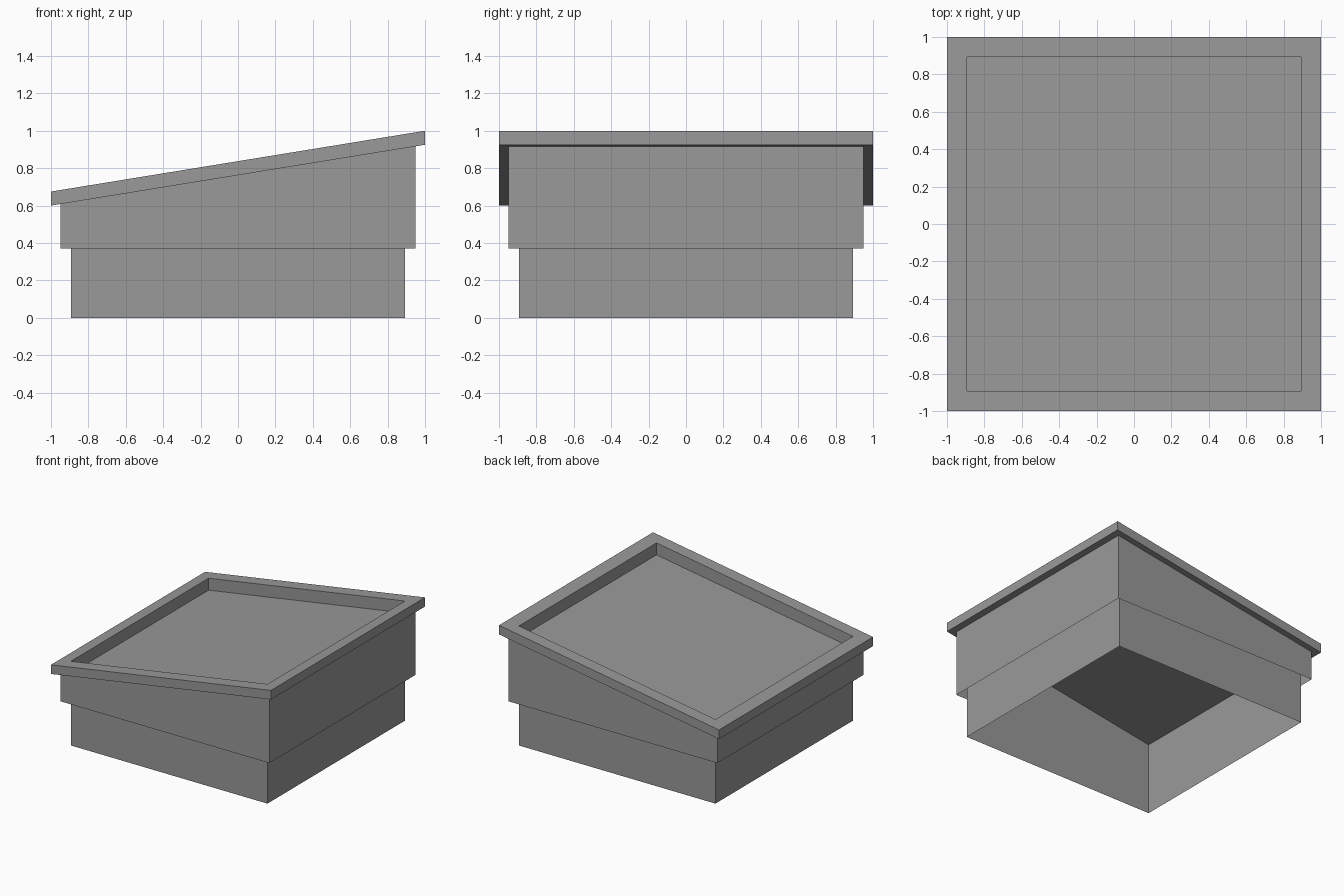
import bpy, bmesh

cube = bpy.data.objects.get("Cube")
if cube:
    bpy.data.objects.remove(cube, do_unlink=True)

PITCH = 0.1625      # roof slope, rising towards +x
TOP = 0.8375        # frame top height at the centre
UNDER = 0.7625      # frame underside height at the centre
PANE = 0.739        # pane height at the centre
INNER, SKIRT, OUTER = 0.893, 0.95, 1.0

grey = bpy.data.materials.new("plain grey")
grey.use_nodes = True
colour = (0.32, 0.32, 0.32, 1)
grey.diffuse_color = colour
grey.node_tree.nodes["Principled BSDF"].inputs["Base Color"].default_value = colour


def square_shell(name, rings, closed=False, fill=False):
    """Bridge square rings given as (half width, centre height, pitch)."""
    bm = bmesh.new()
    loops = []
    for half, height, pitch in rings:
        corners = [(-half, -half), (half, -half), (half, half), (-half, half)]
        loops.append([bm.verts.new((x, y, height + pitch * x)) for x, y in corners])
    pairs = list(zip(loops, loops[1:]))
    if closed:
        pairs.append((loops[-1], loops[0]))
    for low, high in pairs:
        for i in range(4):
            j = (i + 1) % 4
            bm.faces.new((low[i], low[j], high[j], high[i]))
    if fill:
        bm.faces.new(loops[0])
    mesh = bpy.data.meshes.new(name)
    bm.to_mesh(mesh)
    bm.free()
    mesh.materials.append(grey)
    obj = bpy.data.objects.new(name, mesh)
    bpy.context.collection.objects.link(obj)
    return obj


# Inner kerb wall, open below and running up behind the skirt
square_shell("kerb_wall", [(INNER, 0, 0), (INNER, UNDER, PITCH)])

# Outer skirt, open along its lower edge
square_shell("skirt", [(SKIRT, 0.37, 0), (SKIRT, UNDER, PITCH)])

# Overhanging sloped frame around the opening
square_shell("roof_frame", [(INNER, UNDER, PITCH), (OUTER, UNDER, PITCH),
                            (OUTER, TOP, PITCH), (INNER, TOP, PITCH)], closed=True)

# Recessed sloped pane
square_shell("pane", [(INNER, PANE, PITCH)], fill=True)
